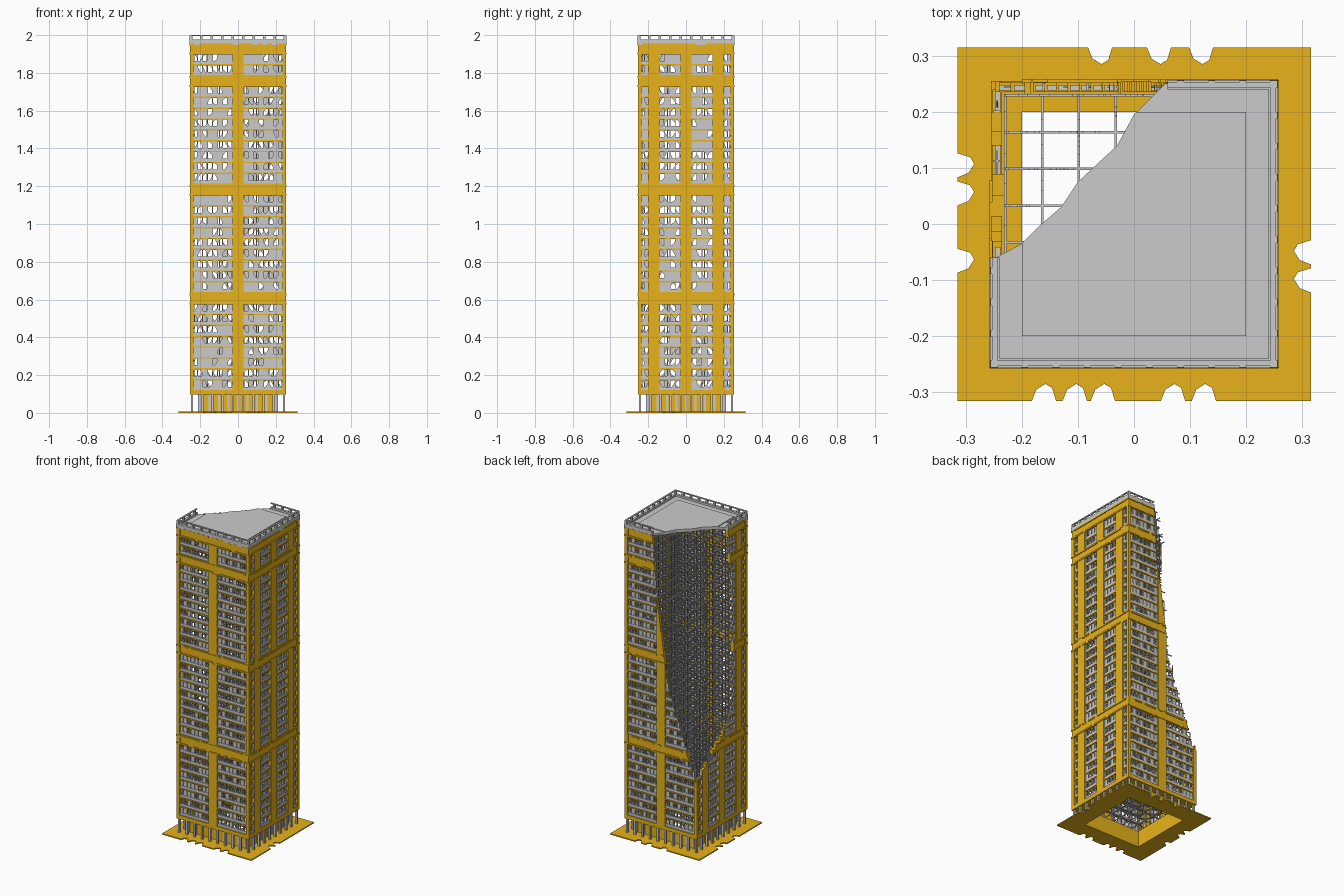
import bpy, bmesh, random
from mathutils import Vector

if "Cube" in bpy.data.objects:
    bpy.data.objects.remove(bpy.data.objects["Cube"])

random.seed(7)
W, P = 0.255, 0.0575                      # half width, storey height
Z0, NF = 0.115, 32                        # first floor level, storey count
SOLID = {8, 18, 28, 31}                   # storeys that are plain bands
FACES = ("front", "right", "back", "left")
gold = bpy.data.materials.new("gold_stone")
gold.diffuse_color = (0.8, 0.45, 0.01, 1)
gold.use_nodes = True
gold.node_tree.nodes["Principled BSDF"].inputs["Base Color"].default_value = gold.diffuse_color

# Collapsed corner: where the break meets the back and left walls, by height
BACK = [(.46, -W), (.53, -.215), (.65, -.175), (1.0, -.05), (1.3, -.01), (1.6, .035), (1.96, .06)]
LEFT = [(.46, W), (.52, .18), (.65, .01), (.79, -.12), (1.5, -.12), (1.96, -.06)]


def interp(tab, z):
    if z <= tab[0][0]:
        return tab[0][1]
    for (a, u), (b, v) in zip(tab, tab[1:]):
        if z <= b:
            return u + (v - u) * (z - a) / (b - a)
    return tab[-1][1]


def break_x(y, z):
    """x where the break line crosses a given y"""
    cx, cy = interp(BACK, z), interp(LEFT, z)
    if z <= .46 or y <= cy:
        return -W
    return -W + (y - cy) / (W - cy) * (cx + W)


def break_y(x, z):
    cx, cy = interp(BACK, z), interp(LEFT, z)
    if z <= .46 or x >= cx:
        return W
    return cy + (x + W) / (cx + W) * (W - cy)


def box(bm, x0, x1, y0, y1, z0, z1):
    v = [bm.verts.new((x, y, z)) for z in (z0, z1) for x, y in ((x0, y0), (x1, y0), (x1, y1), (x0, y1))]
    for f in ((3, 2, 1, 0), (4, 5, 6, 7), (0, 1, 5, 4), (1, 2, 6, 5), (2, 3, 7, 6), (3, 0, 4, 7)):
        bm.faces.new([v[i] for i in f])


def clip(face, s0, s1, z):
    if face == "back":
        s0 = max(s0, interp(BACK, z))
    if face == "left":
        s1 = min(s1, interp(LEFT, z))
    return s0, s1


def wall(bm, face, s0, s1, d0, d1, z0, z1):
    """Box on one wall: s along it, d outwards, trimmed at the break"""
    s0, s1 = clip(face, s0, s1, (z0 + z1) / 2)
    if s1 - s0 < .002:
        return
    if face == "front":
        box(bm, s0, s1, -d1, -d0, z0, z1)
    elif face == "back":
        box(bm, s0, s1, d0, d1, z0, z1)
    elif face == "right":
        box(bm, d0, d1, s0, s1, z0, z1)
    else:
        box(bm, -d1, -d0, s0, s1, z0, z1)


def prism(bm, pts, z0, z1):
    lo = [bm.verts.new((x, y, z0)) for x, y in pts]
    hi = [bm.verts.new((x, y, z1)) for x, y in pts]
    bm.faces.new(lo[::-1])
    bm.faces.new(hi)
    for i in range(len(pts)):
        j = (i + 1) % len(pts)
        bm.faces.new((lo[i], lo[j], hi[j], hi[i]))


def finish(bm, name, mat=None):
    bmesh.ops.recalc_face_normals(bm, faces=bm.faces)
    me = bpy.data.meshes.new(name)
    bm.to_mesh(me)
    bm.free()
    if mat:
        me.materials.append(mat)
    bpy.context.collection.objects.link(bpy.data.objects.new(name, me))


# Base plate with broken bites in its edges
BITES = {"front": (-.16, -.105, -.055, .07, .125), "back": (-.06, .045, .12),
         "left": (-.065, .055, .105), "right": (-.1, -.05)}
bm = bmesh.new()
for face in FACES:
    pts = [(-.315, .315)]
    for c in BITES[face]:
        pts += [(c - .022, .315), (c - .014, .295), (c + .002, .285), (c + .014, .292), (c + .021, .315)]
    pts += [(.315, .315), (.2, .2), (-.2, .2)]
    turn = {"front": lambda s, d: (s, -d), "back": lambda s, d: (s, d),
            "right": lambda s, d: (d, s), "left": lambda s, d: (-d, s)}[face]
    prism(bm, [turn(*p) for p in pts], 0, .007)
finish(bm, "base_plate", gold)

# Ground floor: recessed entrance walls, soffit ring and colonnade
walls, doors, cols, soffit = (bmesh.new() for _ in range(4))
for face in FACES:
    wall(walls, face, -.207, .207, .2, .207, .005, .1)
    wall(soffit, face, -W, W, .2, W, .097, .104)
    for i in range(9):
        s = -.2 + i * .05
        wall(doors, face, s - .006, s + .006, .205, .212, .005, .1)
    for i in range(10):
        s = -.243 + i * .054
        wall(cols, face, s - .006, s + .006, .237, .249, .005, .1)
finish(walls, "entrance_walls", gold)
finish(doors, "door_frames")
finish(cols, "ground_columns")
finish(soffit, "soffit_ring", gold)

# Facade: piers, bands, sills, spandrels, mullions and damaged windows
piers, bands, sills, span, mull, panes, shards = (bmesh.new() for _ in range(7))
BAYS = {"front": [(-.24, -.03), (.03, .24)],
        "right": [(-.24, -.2), (-.14, -.03), (.03, .14), (.2, .24)]}
BAYS["back"], BAYS["left"] = BAYS["front"], BAYS["right"]
for face in FACES:
    bays = BAYS[face]
    edges = [-W] + [e for b in bays for e in b] + [W]
    wall(bands, face, -W, W, .23, W, .1, Z0 + .007)
    for k in range(NF):
        z = Z0 + k * P
        if k in SOLID:
            wall(bands, face, -W, W, .23, .253, z, z + P / 2)
            wall(bands, face, -W, W, .23, .253, z + P / 2, z + P)
            for i in range(20):                    # chipped ledges
                s = -.257 + i * .0257
                for zz in (z, z + P - .01):
                    if random.random() < .85:
                        wall(bands, face, s, s + .0257, .25, .258, zz, zz + .01)
            continue
        for s0, s1 in zip(edges[::2], edges[1::2]):
            wall(piers, face, s0, s1, .235, W, z, z + P / 2)
            wall(piers, face, s0, s1, .235, W, z + P / 2, z + P)
        for b0, b1 in bays:
            wall(sills, face, b0, b1, .235, .252, z, z + .007)
            wall(span, face, b0, b1, .238, .248, z + .007, z + .023)
            n = max(2, round((b1 - b0) / .0262))
            w = (b1 - b0) / n
            for i in range(n):
                s = b0 + i * w
                wall(mull, face, s - .002, s + .002, .238, .25, z + .023, z + P)
                if random.random() < .38:
                    wall(panes, face, s, s + w, .242, .245, z + .023, z + P)
                    continue
                c0, c1 = clip(face, s, s + w, z + P / 2)
                if c1 - c0 < w * .9:
                    continue
                # leftover glass triangle in a window corner
                side, h = random.choice((0, 1)), random.uniform(.012, .03)
                a, b = (s, s + w * .6) if side else (s + w, s + w * .4)
                up = random.random() < .4
                zb, zt = (z + P, z + P - h) if up else (z + .023, z + .023 + h)
                tri = []
                for d in (.242, .245):
                    for q, zz in ((a, zb), (b, zb), (a, zt)):
                        co = {"front": (q, -d, zz), "back": (q, d, zz),
                              "right": (d, q, zz), "left": (-d, q, zz)}[face]
                        tri.append(shards.verts.new(co))
                for f in ((0, 1, 2), (5, 4, 3), (0, 3, 4, 1), (1, 4, 5, 2), (2, 5, 3, 0)):
                    shards.faces.new([tri[j] for j in f])
for b, name, m in ((piers, "facade_piers", gold), (bands, "facade_bands", gold), (sills, "window_sills", gold),
                   (span, "spandrels", None), (mull, "mullions", None), (panes, "window_panes", None),
                   (shards, "broken_glass", None)):
    finish(b, name, m)

# Steel frame inside, exposed and ragged along the break
bm = bmesh.new()
GRID = [-.2293 + i * .0655 for i in range(8)]
r = .0022
for k in range(NF + 1):
    z = Z0 + k * P - (.006 if k == NF else 0)
    for g in GRID:
        x0 = max(-.2293, break_x(g, z) - random.uniform(0, .035))
        box(bm, x0, .2293, g - r, g + r, z, z + 2 * r)
        y1 = min(.2293, break_y(g, z) + random.uniform(0, .035))
        box(bm, g - r, g + r, -.2293, y1, z, z + 2 * r)
        if k < NF:
            for h in GRID:
                if g > break_x(h, z + P / 2) - .02:
                    box(bm, g - r, g + r, h - r, h + r, z, z + P)
for g in GRID:
    for h in GRID:
        box(bm, g - r, g + r, h - r, h + r, .1, Z0)
finish(bm, "steel_frame")

# Roof slab with a raised inner panel, broken on the diagonal
TEAR = [(0, .195), (-.03, .14), (-.1, .075), (-.13, .03), (-.165, 0), (-.2, -.035)]
bm = bmesh.new()
prism(bm, [(-.25, -.25), (.25, -.25), (.25, .25), (.055, .25)] + TEAR + [(-.25, -.062)], 1.95, 1.964)
finish(bm, "roof_slab")
bm = bmesh.new()
prism(bm, [(-.2, -.2), (.2, -.2), (.2, .2), (.005, .2)] + TEAR, 1.964, 1.969)
finish(bm, "roof_panel")

# Crown: parapet, posts and thin top rail
bm = bmesh.new()
for face in FACES:
    wall(bm, face, -.257, .257, .24, .257, 1.948, 1.976)
    wall(bm, face, -.253, .253, .243, .253, 1.995, 2.0)
    for i in range(10):
        s = -.25 + i * .0555
        wall(bm, face, s - .006, s + .006, .242, .256, 1.976, 1.998)
finish(bm, "crown_parapet")
